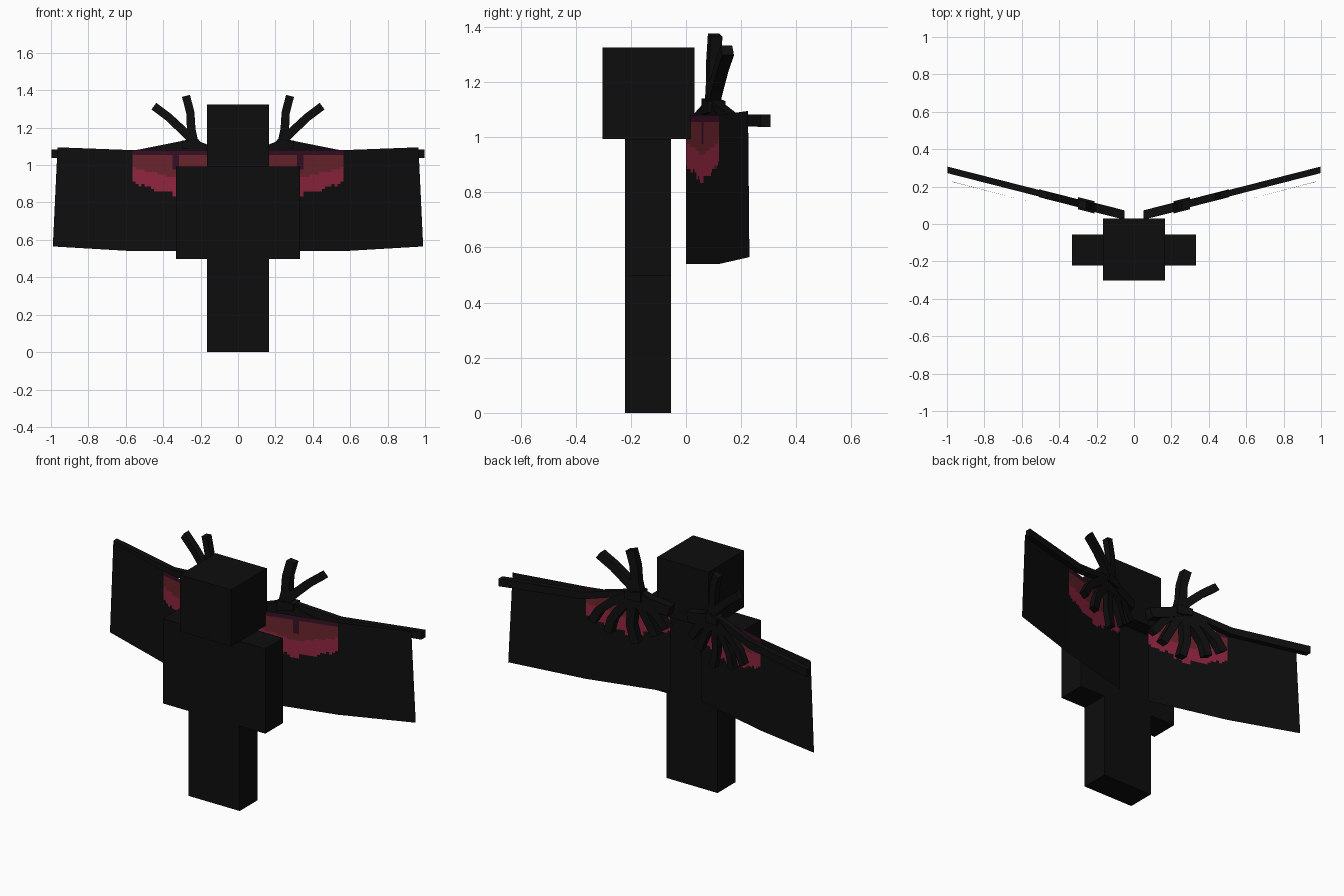
import bpy, bmesh, random
from mathutils import Vector

random.seed(4)
cube = bpy.data.objects.get("Cube")
if cube:
    bpy.data.objects.remove(cube)


def material(name, rgb):
    m = bpy.data.materials.new(name)
    m.use_nodes = True
    color = (*rgb, 1)
    m.diffuse_color = color
    m.node_tree.nodes["Principled BSDF"].inputs["Base Color"].default_value = color
    return m


BLACK = material("black", (0.0043, 0.0043, 0.0043))
PLUM = material("dark plum", (0.035, 0.005, 0.017))
MAROON = material("maroon", (0.14, 0.017, 0.025))
CRIMSON = material("crimson", (0.27, 0.018, 0.05))
PALETTE = [BLACK, PLUM, MAROON, CRIMSON]


def finish(name, bm, mats=(BLACK,), fix_normals=True):
    if fix_normals:
        bmesh.ops.recalc_face_normals(bm, faces=bm.faces)
    me = bpy.data.meshes.new(name)
    bm.to_mesh(me)
    bm.free()
    for m in mats:
        me.materials.append(m)
    ob = bpy.data.objects.new(name, me)
    bpy.context.collection.objects.link(ob)
    return ob


def box(name, low, high):
    low, high = Vector(low), Vector(high)
    bm = bmesh.new()
    bmesh.ops.create_cube(bm, size=1)
    for v in bm.verts:
        v.co = (low + high) / 2 + v.co * (high - low)
    return finish(name, bm)


def bone(name, side, path, widths, depth):
    """Square bar following an (x, z) path in the slanted plane of a wing."""
    bm = bmesh.new()
    points = [Vector(p) for p in path]
    rings = []
    for i, p in enumerate(points):
        along = (points[min(i + 1, len(points) - 1)] - points[max(i - 1, 0)]).normalized()
        across = Vector((-along.y, along.x)) * widths[i] / 2
        ring = []
        for s, d in ((-1, -1), (1, -1), (1, 1), (-1, 1)):
            q = p + across * s
            ring.append(bm.verts.new((side * q.x, 0.035 + 0.255 * q.x + d * depth / 2, q.y)))
        rings.append(ring)
    for a, b in zip(rings, rings[1:]):
        for i in range(4):
            j = (i + 1) % 4
            bm.faces.new((a[i], a[j], b[j], b[i]))
    bm.faces.new(rings[0])
    bm.faces.new(rings[-1])
    return finish(name, bm)


# Blocky body, in units of one block pixel
P = 1.325 / 32
BACK, FRONT = -0.055, -0.055 - 4 * P
box("head", (-4 * P, -0.302, 24 * P), (4 * P, 0.03, 32 * P))
box("torso", (-4 * P, FRONT, 12 * P), (4 * P, BACK, 24 * P))

# Inner membrane layout
X0, X1, TOP, BOTTOM, PATCH = 0.1, 0.565, 1.08, 0.54, 0.82
MID = (X0 + X1) / 2
COLS, ROWS = 28, 20
drops = [random.uniform(-0.012, 0.012) for _ in range(COLS)]


def patch_color(col, x, z):
    """Painted glow: plum border, maroon upper band, crimson lower band."""
    off = abs(x - MID)
    edge = 0.835 + 0.3 * off + drops[col]
    if z < edge:
        return 0
    if z > 1.06 or (off < 0.018 and z > 0.98):
        return 1
    if off < 0.008:
        return 0
    return 2 if z > 0.93 + 0.25 * off else 3


for side, label in ((1, "left"), (-1, "right")):
    # Limbs
    xs = sorted((side * 4 * P, side * 8 * P))
    box(label + "_arm", (xs[0], FRONT, 12 * P), (xs[1], BACK, 24 * P))
    xs = sorted((0, side * 4 * P))
    box(label + "_leg", (xs[0], FRONT, 0), (xs[1], BACK, 12 * P))

    # Inner wing membrane: a thin sheet coloured in small squares
    bm = bmesh.new()
    heights = [BOTTOM] + [PATCH + (TOP - PATCH) * r / ROWS for r in range(ROWS + 1)]
    grid = []
    for c in range(COLS + 1):
        x = X0 + (X1 - X0) * c / COLS
        y = 0.12 * c / COLS
        grid.append([bm.verts.new((side * x, y, z)) for z in heights])
    for c in range(COLS):
        for r in range(ROWS + 1):
            corners = [grid[c][r], grid[c + 1][r], grid[c + 1][r + 1], grid[c][r + 1]]
            f = bm.faces.new(corners if side > 0 else corners[::-1])
            mid = f.calc_center_median()
            f.material_index = patch_color(c, abs(mid.x), mid.z) if r else 0
    finish(label + "_inner_membrane", bm, PALETTE, False)

    # Outer wing membrane
    bm = bmesh.new()
    outline = ((X1, 0.12, BOTTOM), (0.99, 0.23, 0.565), (0.965, 0.225, 1.095), (X1, 0.12, TOP))
    corners = [bm.verts.new((side * x, y, z)) for x, y, z in outline]
    bm.faces.new(corners if side > 0 else corners[::-1])
    finish(label + "_outer_membrane", bm, (BLACK,), False)

    # Wing root, palm and the long upper bone
    bone(label + "_wing_root", side, [(0.06, 1.05), (0.17, 1.08), (0.26, 1.115)],
         (0.06, 0.06, 0.06), 0.05)
    bone(label + "_palm", side, [(0.21, 1.11), (0.3, 1.11)], (0.06, 0.04), 0.065)
    bone(label + "_wing_bone", side, [(0.22, 1.12), (0.37, 1.097), (0.54, 1.06), (0.998, 1.06)],
         (0.05, 0.035, 0.042, 0.045), 0.035)

    # Fingers: two raised, five drooping behind the membrane
    fingers = {
        "upright_finger": [(0.23, 1.09), (0.25, 1.19), (0.255, 1.28), (0.278, 1.37)],
        "raised_finger": [(0.2, 1.09), (0.29, 1.18), (0.37, 1.255), (0.45, 1.315)],
        "droop_finger_1": [(0.25, 1.12), (0.38, 1.05), (0.45, 0.99), (0.49, 0.92)],
        "droop_finger_2": [(0.25, 1.12), (0.34, 1.01), (0.38, 0.95), (0.4, 0.87)],
        "droop_finger_3": [(0.25, 1.12), (0.27, 1.02), (0.275, 0.93), (0.25, 0.83)],
        "droop_finger_4": [(0.25, 1.12), (0.21, 1.03), (0.18, 0.97), (0.14, 0.89)],
        "droop_finger_5": [(0.25, 1.12), (0.18, 1.06), (0.13, 1.01), (0.08, 0.94)],
    }
    for name, path in fingers.items():
        bone(label + "_" + name, side, path, (0.05, 0.046, 0.044, 0.044), 0.042)
